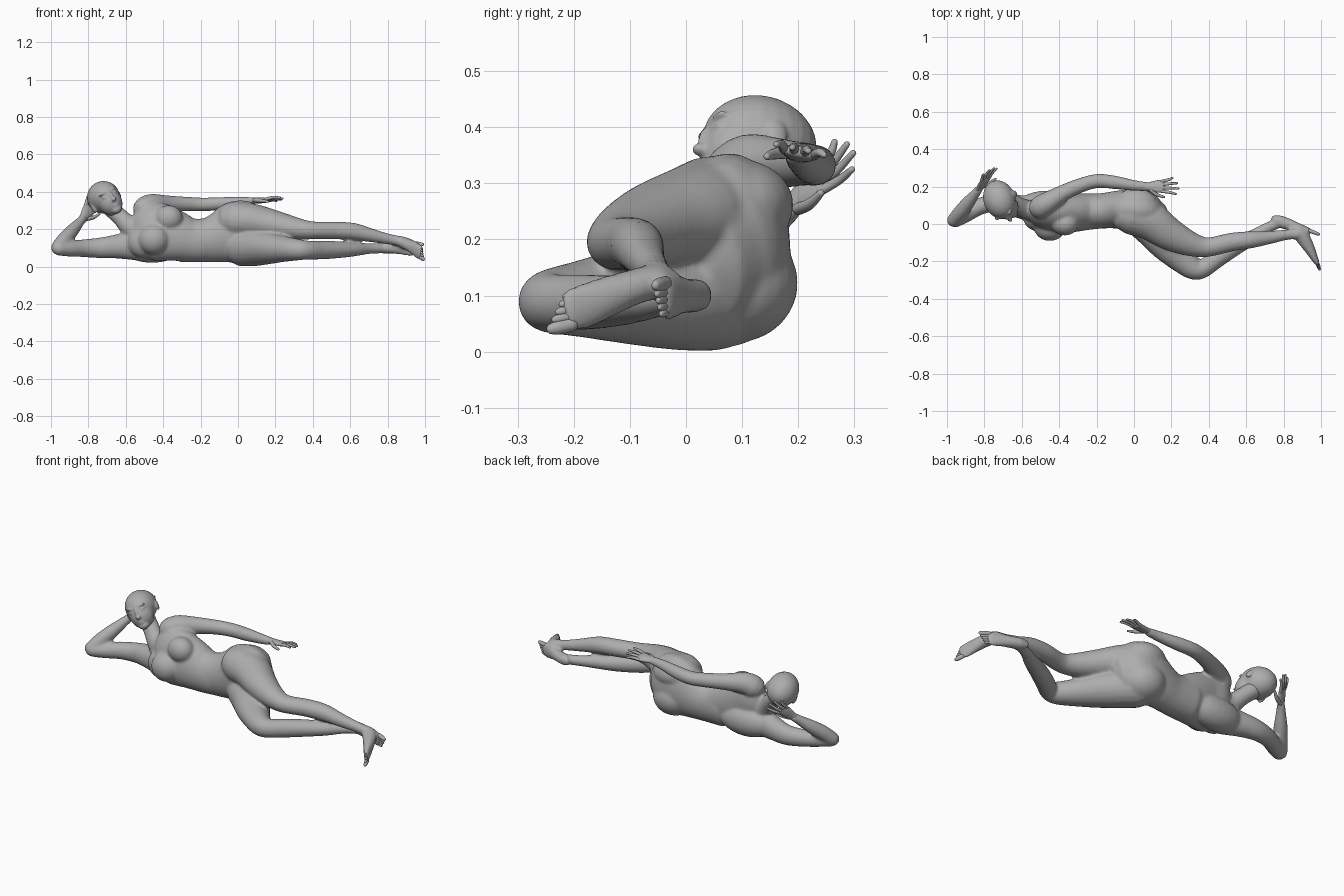
import bpy, bmesh, math
from mathutils import Vector, Matrix

cube = bpy.data.objects.get("Cube")
if cube:
    bpy.data.objects.remove(cube, do_unlink=True)

# One plain grey clay material
clay = bpy.data.materials.new("grey clay")
clay.use_nodes = True
COLOUR = (0.42, 0.42, 0.42, 1)
clay.diffuse_color = COLOUR
clay.node_tree.nodes["Principled BSDF"].inputs["Base Color"].default_value = COLOUR


def spline(pts, sub=4):
    """Catmull-Rom through (x, y, z, half_a, half_b) stations."""
    pts = [Vector(p) for p in pts]
    ext = [pts[0]] + pts + [pts[-1]]
    out = []
    for i in range(1, len(ext) - 2):
        a, b, c, d = ext[i - 1:i + 3]
        for k in range(sub):
            t = k / sub
            out.append(0.5 * (2 * b + (c - a) * t + (2 * a - 5 * b + 4 * c - d) * t * t
                              + (3 * b - a - 3 * c + d) * t ** 3))
    return out + [pts[-1]]


def loft(bm, pts, ref=(0, 0, 1), sides=20, sub=4):
    """Closed elliptical tube; half_a lies along ref, half_b across it."""
    st = spline(pts, sub)
    pos = [Vector(s[:3]) for s in st]
    stations = [(p, s[3], s[4]) for p, s in zip(pos, st)]
    # rounded ends
    for end, nxt in ((0, 1), (-1, -2)):
        p, a, b = stations[end]
        out = (pos[end] - pos[nxt]).normalized() * min(a, b)
        caps = [(p + out * math.sin(t), a * math.cos(t), b * math.cos(t)) for t in (0.6, 1.2)]
        stations = caps[::-1] + stations if end == 0 else stations + caps
    rings = []
    for i, (p, a, b) in enumerate(stations):
        t = (stations[min(i + 1, len(stations) - 1)][0] - stations[max(i - 1, 0)][0]).normalized()
        u = Vector(ref)
        u = (u - t * u.dot(t)).normalized()
        v = t.cross(u)
        angles = [2 * math.pi * k / sides for k in range(sides)]
        rings.append([bm.verts.new(p + u * a * math.cos(w) + v * b * math.sin(w)) for w in angles])
    for r, s in zip(rings, rings[1:]):
        for k in range(sides):
            bm.faces.new((r[k], r[(k + 1) % sides], s[(k + 1) % sides], s[k]))
    bm.faces.new(rings[0])
    bm.faces.new(rings[-1])


def blob(bm, centre, radii, frame=Matrix.Identity(4)):
    m = frame @ Matrix.Translation(centre) @ Matrix.Diagonal((*radii, 1))
    bmesh.ops.create_uvsphere(bm, u_segments=24, v_segments=16, radius=1, matrix=m)


def finish(name, bm, voxel=None, smooth=0):
    bmesh.ops.recalc_face_normals(bm, faces=bm.faces)
    for f in bm.faces:
        f.smooth = True
    me = bpy.data.meshes.new(name)
    bm.to_mesh(me)
    bm.free()
    me.materials.append(clay)
    ob = bpy.data.objects.new(name, me)
    bpy.context.collection.objects.link(ob)
    if voxel:  # fuse the overlapping forms into one skin
        r = ob.modifiers.new("fuse", 'REMESH')
        r.mode, r.voxel_size, r.use_smooth_shade = 'VOXEL', voxel, True
        s = ob.modifiers.new("soften", 'SMOOTH')
        s.factor, s.iterations = 0.5, smooth


# Body: torso, neck and limbs fused together
bm = bmesh.new()
# rib cage, rolled a little forward at the bottom
loft(bm, [(-.55, .068, .165, .08, .05), (-.50, .06, .18, .142, .082), (-.43, .05, .186, .158, .094),
          (-.34, .056, .165, .140, .099), (-.25, .065, .14, .117, .096), (-.18, .068, .14, .113, .092)],
     ref=(0, .2, 1), sides=32)
# shoulder blade and flank resting on the ground
blob(bm, (-.46, .095, .11), (.17, .084, .09))
# waist and pelvis
loft(bm, [(-.30, .068, .14, .118, .096), (-.18, .07, .14, .118, .094), (-.10, .076, .155, .137, .10),
          (-.02, .078, .178, .170, .108), (.05, .072, .18, .168, .108), (.09, .055, .17, .135, .09)], sides=32)
# neck
loft(bm, [(-.685, .13, .315, .046, .046), (-.63, .105, .265, .046, .046), (-.58, .08, .215, .057, .052),
          (-.53, .07, .185, .077, .06)])
# lower chest side and breasts
blob(bm, (-.50, .025, .13), (.09, .066, .085))
blob(bm, (-.37, .002, .258), (.075, .064, .070))
blob(bm, (-.45, -.018, .145), (.085, .073, .082))
# buttocks
blob(bm, (.01, .096, .262), (.12, .096, .08))
blob(bm, (.01, .088, .122), (.12, .112, .106))
# left leg, on top
loft(bm, [(-.02, .05, .25, .10, .105), (.08, .02, .242, .094, .105), (.18, -.048, .226, .080, .090),
          (.28, -.098, .208, .065, .071), (.36, -.122, .196, .052, .056), (.42, -.12, .193, .047, .051),
          (.52, -.097, .193, .047, .050), (.62, -.085, .187, .046, .046), (.72, -.073, .165, .036, .036),
          (.82, -.057, .144, .028, .028), (.88, -.053, .134, .028, .031)])
# right leg, folded on the ground
loft(bm, [(.02, .05, .106, .105, .105), (.09, -.015, .102, .100, .102), (.17, -.105, .099, .086, .092),
          (.25, -.185, .094, .069, .074), (.32, -.238, .09, .058, .061), (.37, -.238, .088, .051, .050),
          (.44, -.187, .088, .050, .050), (.53, -.128, .09, .046, .048), (.62, -.078, .092, .038, .040),
          (.70, -.028, .096, .029, .030), (.76, .0, .098, .028, .028)])
# feet
loft(bm, [(.885, -.03, .125, .024, .022), (.890, -.052, .126, .031, .038), (.914, -.09, .116, .032, .037),
          (.943, -.14, .098, .037, .028), (.966, -.185, .080, .041, .019), (.979, -.208, .072, .038, .014)])
loft(bm, [(.752, .03, .10, .024, .019), (.77, .018, .10, .030, .032), (.82, .0, .10, .031, .032),
          (.87, -.015, .10, .036, .024), (.92, -.03, .096, .041, .017), (.94, -.037, .094, .038, .013)])
# left arm, resting along the side
loft(bm, [(-.50, .09, .31, .063, .063), (-.46, .115, .33, .059, .058), (-.37, .17, .335, .045, .044),
          (-.27, .212, .334, .039, .039), (-.19, .23, .332, .037, .038), (-.10, .222, .336, .035, .036),
          (0, .206, .345, .028, .029), (.07, .2, .35, .021, .025)])
# right arm, propping up the head
loft(bm, [(-.53, .07, .115, .085, .065), (-.64, .10, .108, .066, .060), (-.73, .115, .10, .056, .050),
          (-.82, .095, .098, .048, .045), (-.90, .05, .095, .042, .042), (-.957, .018, .095, .037, .038)])
loft(bm, [(-.964, .02, .10, .037, .038), (-.93, .06, .143, .039, .040), (-.89, .11, .187, .036, .037),
          (-.85, .16, .233, .026, .027), (-.83, .185, .255, .022, .024)], ref=(-.5, .6, .3))
finish("body", bm, 0.007, 12)

# Head in its own frame: x across, y to the face, z to the crown
up = Vector((-.5, .02, .85)).normalized()
face = Vector((.38, -.92, .10))
face = (face - up * face.dot(up)).normalized()
side = face.cross(up)
frame = Matrix((side, face, up)).transposed().to_4x4()
frame.translation = (-.713, .12, .368)
bm = bmesh.new()
blob(bm, (0, -.012, .006), (.085, .105, .086), frame)      # skull
blob(bm, (0, .033, -.030), (.066, .064, .080), frame)      # face
blob(bm, (0, .066, -.086), (.030, .025, .024), frame)      # chin
blob(bm, (0, .092, -.018), (.010, .014, .030), frame)      # nose bridge
blob(bm, (0, .100, -.034), (.014, .017, .011), frame)      # nose tip
for z, w in ((-.060, .022), (-.070, .018)):                # lips
    blob(bm, (0, .083, z), (w, .012, .006), frame)
for s in (-1, 1):
    blob(bm, (s * .032, .078, .020), (.024, .013, .007), frame)   # brow
    blob(bm, (s * .030, .076, -.001), (.016, .013, .009), frame)  # eyelid
    blob(bm, (s * .082, -.012, -.02), (.010, .020, .029), frame)  # ear
finish("head", bm, 0.0045, 5)


def hand(name, wrist, direction, across, length, palm):
    """Flat palm, four spread fingers, and a thumb on the +across side."""
    d = Vector(direction).normalized()
    w = Vector(across)
    w = (w - d * w.dot(d)).normalized()
    n = d.cross(w) * palm
    wrist = Vector(wrist)

    def at(along, over, lift, ra, rb):
        return (*(wrist + (d * along + w * over + n * lift) * length), ra * length, rb * length)
    bm = bmesh.new()
    loft(bm, [at(-.08, 0, 0, .12, .11), at(.12, 0, 0, .15, .09), at(.34, 0, 0, .20, .08),
              at(.50, 0, 0, .20, .055)], ref=w, sides=16)
    for k, reach in enumerate((.92, 1.0, .96, .82)):
        o = .155 - .103 * k
        loft(bm, [at(.44, o, 0, .052, .05), at(.68, o * 1.3, -.04, .047, .046),
                  at(reach - .03, o * 1.65, -.02, .033, .032)], ref=w, sides=10)
    loft(bm, [at(.10, .10, 0, .07, .065), at(.30, .25, .06, .058, .055),
              at(.52, .32, .11, .036, .036)], ref=n, sides=10)
    finish(name, bm)


hand("left_hand", (.07, .2, .352), (.97, .02, .03), (0, -.95, .2), .172, 1)
hand("right_hand", (-.83, .185, .255), (.42, .62, .64), (.66, .2, -.67), .175, -1)


def toes(name, base, step, direction):
    """Big toe first, the rest shrinking along step."""
    d = Vector(direction)
    bm = bmesh.new()
    for k in range(5):
        r = .0125 if k == 0 else .0092 - .0006 * k
        p = Vector(base) + Vector(step) * (k + (.25 if k else 0)) - d * .12 * k
        ends = [(p - d * .4, r), (p + d * .5, r), (p + d * (.95 - .06 * k), r * .75)]
        loft(bm, [(*q, a, a * .85) for q, a in ends], sides=10)
    finish(name, bm)


toes("left_toes", (.982, -.214, .046), (-.0008, .001, .0125), (.010, -.028, -.006))
toes("right_toes", (.952, -.041, .121), (.0, .0, -.0125), (.036, -.014, -.003))
